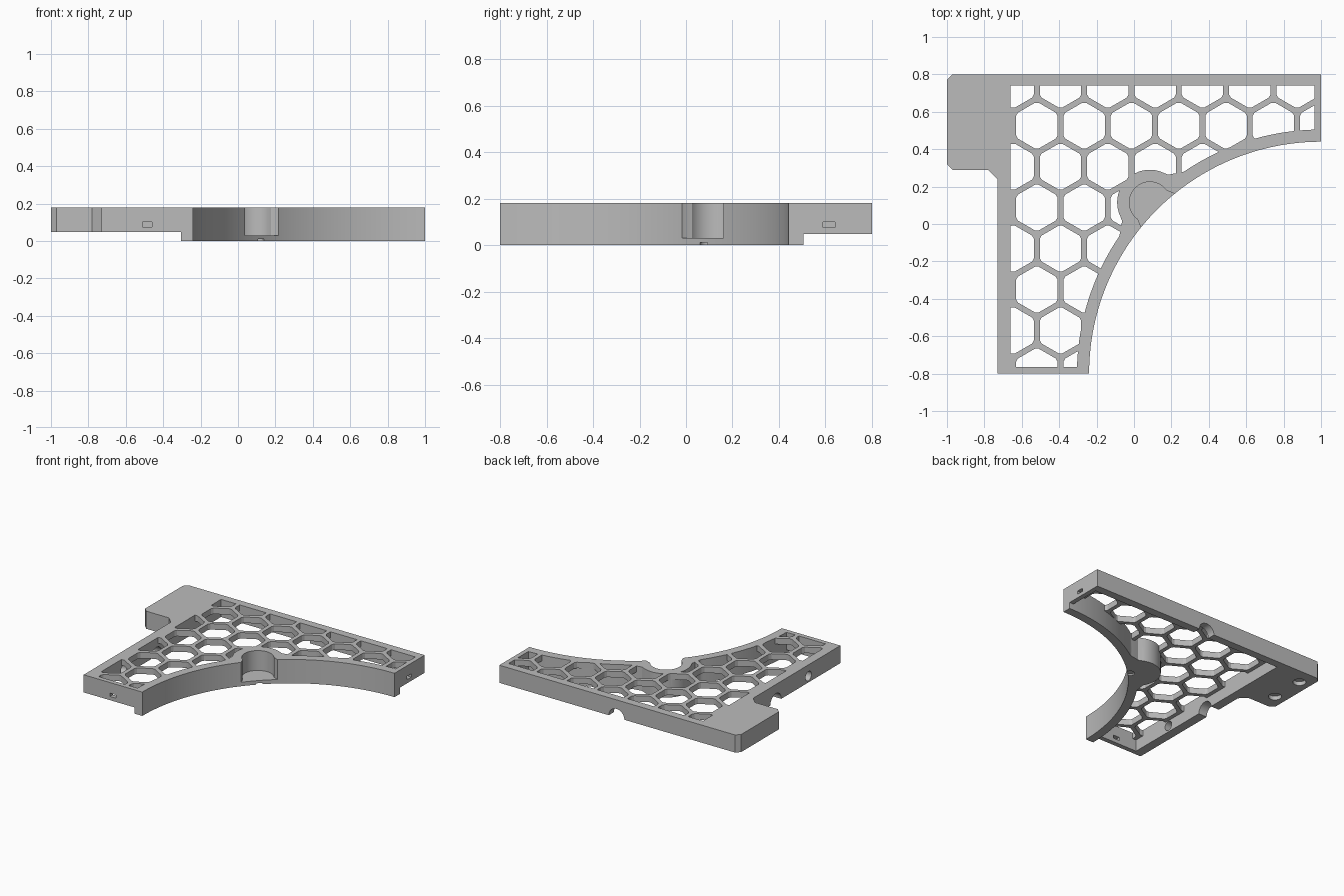
import bpy
import bmesh
from math import sin, cos, pi, sqrt, radians
from mathutils import Matrix

if "Cube" in bpy.data.objects:
    bpy.data.objects.remove(bpy.data.objects["Cube"])

TOP, WALL_BOTTOM, PLATE_BOTTOM = 0.18, 0.047, 0.135
ARC_X, ARC_Y, ARC_R, RIM_R = 1.0, -0.8, 1.24, 1.305
BOSS_DIST, BOSS_R, POCKET_R = 1.294, 0.175, 0.11


def prism(name, outlines, z0, z1):
    """Extrude one or more flat outlines from z0 to z1."""
    bm = bmesh.new()
    for outline in outlines:
        face = bm.faces.new([bm.verts.new((x, y, z0)) for x, y in outline])
        new = bmesh.ops.extrude_face_region(bm, geom=[face])["geom"]
        bmesh.ops.translate(bm, vec=(0, 0, z1 - z0),
                            verts=[v for v in new if isinstance(v, bmesh.types.BMVert)])
    bmesh.ops.recalc_face_normals(bm, faces=bm.faces)
    mesh = bpy.data.meshes.new(name)
    bm.to_mesh(mesh)
    bm.free()
    obj = bpy.data.objects.new(name, mesh)
    bpy.context.collection.objects.link(obj)
    return obj


def box(name, x0, x1, y0, y1, z0, z1):
    return prism(name, [[(x0, y0), (x1, y0), (x1, y1), (x0, y1)]], z0, z1)


def cylinder(name, centre, radius, length, axis="Z"):
    ring = [(radius * cos(2 * pi * i / 40), radius * sin(2 * pi * i / 40)) for i in range(40)]
    obj = prism(name, [ring], -length / 2, length / 2)
    if axis != "Z":
        obj.data.transform(Matrix.Rotation(pi / 2, 4, "Y" if axis == "X" else "X"))
    obj.data.transform(Matrix.Translation(centre))
    return obj


def boolean(target, tool, operation="DIFFERENCE", keep=False):
    mod = target.modifiers.new("cut", "BOOLEAN")
    mod.operation, mod.solver, mod.object = operation, "EXACT", tool
    bpy.context.view_layer.objects.active = target
    bpy.ops.object.modifier_apply(modifier=mod.name)
    if not keep:
        bpy.data.objects.remove(tool)


def polar(radius, angle):
    return ARC_X + radius * cos(angle), ARC_Y + radius * sin(angle)


def rim_radius(angle):
    """Outer edge of the deep rim, swelling around the pocket boss."""
    offset = angle - radians(135)
    side = abs(BOSS_DIST * sin(offset))
    radius = max(RIM_R, RIM_R + 0.5 * (0.24 - side))
    if side < BOSS_R:
        radius = max(radius, BOSS_DIST * cos(offset) + sqrt(BOSS_R ** 2 - side ** 2))
    return radius


# Full-height bracket outline with the large concave arc
arc = [polar(ARC_R, radians(90 + 90 * i / 90)) for i in range(91)]
bracket = prism("honeycomb_bracket", [arc + [
    (-0.73, -0.8), (-0.73, 0.24), (-0.78, 0.29), (-0.97, 0.29), (-1, 0.32),
    (-1, 0.77), (-0.97, 0.8), (1, 0.8)]], 0, TOP)

# Deep rim and boss, protected from the other cuts
core_edge = [polar(rim_radius(radians(80 + i / 2)), radians(80 + i / 2)) for i in range(221)]
core = prism("rim_core", [core_edge + [(ARC_X + 0.2, ARC_Y - 0.3)]], -1, 1)

# Raised underside of the walls, hollow below the plate
lower = box("lower_cut", -1.2, 1.2, -1, 1, -0.2, WALL_BOTTOM)
cavity = box("cavity", -0.66, 0.965, -0.765, 0.74, -0.1, PLATE_BOTTOM)

# Honeycomb cells with clipped corners
PITCH, CELL_R, CORNER = 0.253, 0.128, 0.09
hexes = []
for row in range(8):
    cy = 0.745 - row * PITCH * sqrt(3) / 2
    for col in range(8):
        cx = -0.646 + col * PITCH + (PITCH / 2 if row % 2 else 0)
        corners = [(cx + CELL_R * sin(k * pi / 3), cy + CELL_R * cos(k * pi / 3))
                   for k in range(6)]
        outline = []
        for k, (px, py) in enumerate(corners):
            for qx, qy in (corners[k - 1], corners[(k + 1) % 6]):
                outline.append((px + CORNER * (qx - px), py + CORNER * (qy - py)))
        hexes.append(outline)
cells = prism("cells", hexes, 0.1, 0.3)
boolean(cells, box("cell_area", -0.66, 0.965, -0.765, 0.74, 0, 0.5), "INTERSECT")

for tool in (lower, cavity, cells):
    boolean(tool, core, keep=True)
    boolean(bracket, tool)
bpy.data.objects.remove(core)

# Pocket in the boss, open toward the arc
pocket = [(POCKET_R * cos(radians(a)), POCKET_R * sin(radians(a))) for a in range(-10, 191, 5)]
pocket += [(-0.127, -0.06), (-0.127, -0.2), (0.127, -0.2), (0.127, -0.06)]
s = sqrt(0.5)
bx, by = polar(BOSS_DIST, radians(135))
pocket = [(bx + s * (t - u), by + s * (t + u)) for t, u in pocket]
boolean(bracket, prism("pocket", [pocket], 0.03, 0.4))

# Dimple under the boss, recesses under the tab, cable notches, wall hole
boolean(bracket, cylinder("dimple", (0.11, 0.09, 0), 0.03, 0.02))
for y in (0.42, 0.68):
    boolean(bracket, cylinder("tab_recess", (-0.91, y, WALL_BOTTOM), 0.045, 0.06))
boolean(bracket, cylinder("back_notch", (0.02, 0.8, WALL_BOTTOM), 0.065, 0.2, "Y"))
boolean(bracket, cylinder("side_notch", (-0.73, -0.03, WALL_BOTTOM), 0.065, 0.2, "X"))
boolean(bracket, cylinder("side_hole", (-0.73, -0.42, 0.095), 0.035, 0.2, "X"))

# Small slots through the two end walls
boolean(bracket, box("front_slot", -0.51, -0.46, -0.9, -0.74, 0.075, 0.1))
boolean(bracket, box("end_slot", 0.94, 1.1, 0.59, 0.64, 0.075, 0.1))

# Plain grey finish
grey = bpy.data.materials.new("plain_grey")
grey.use_nodes = True
colour = (0.5, 0.5, 0.5, 1)
grey.diffuse_color = colour
grey.node_tree.nodes["Principled BSDF"].inputs["Base Color"].default_value = colour
bracket.data.materials.clear()
bracket.data.materials.append(grey)
for poly in bracket.data.polygons:
    poly.material_index = 0

bpy.ops.object.select_all(action="DESELECT")
bracket.select_set(True)
bpy.context.view_layer.objects.active = bracket
bpy.ops.object.shade_smooth_by_angle(angle=radians(25))
